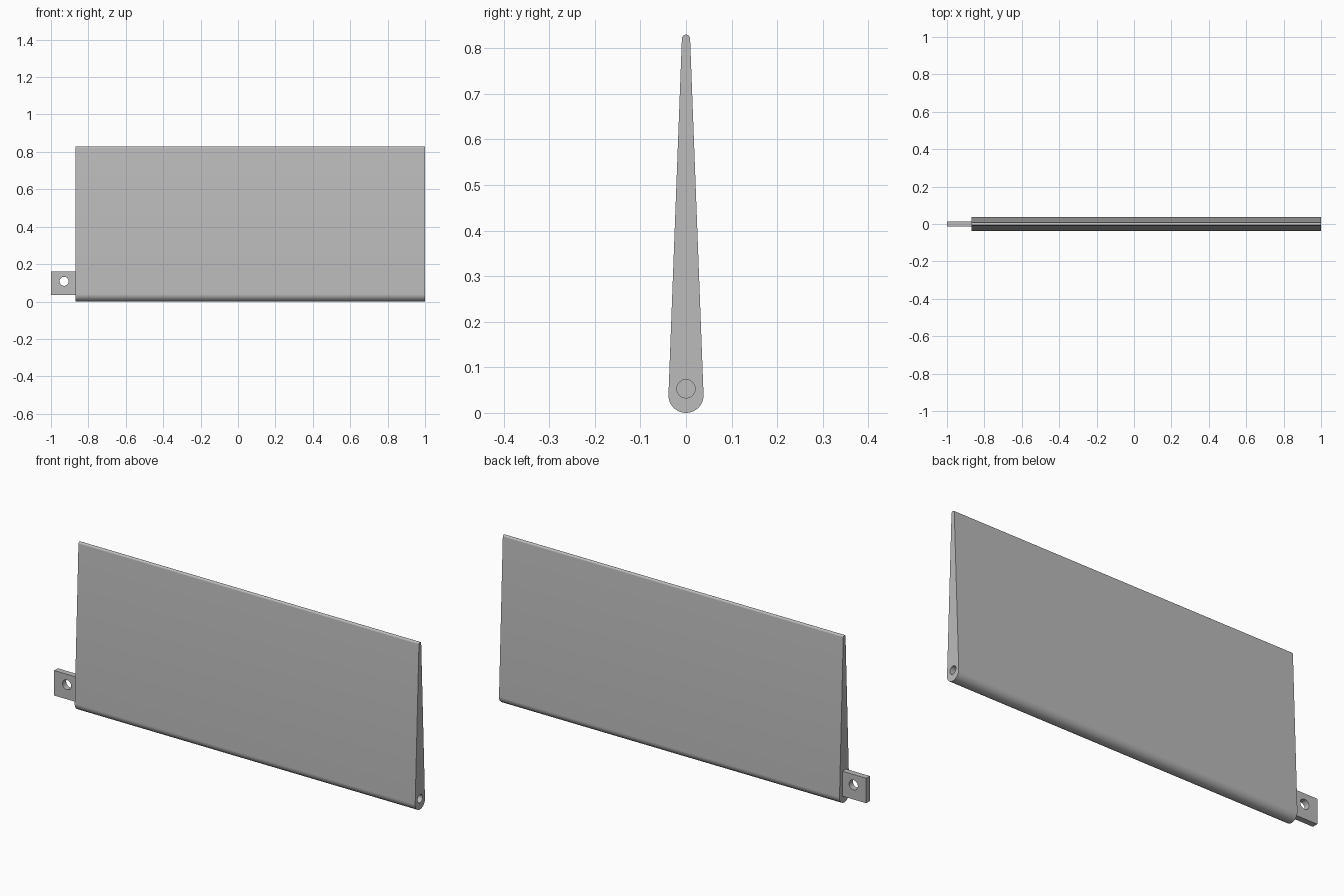
import bpy, bmesh, math
from mathutils import Matrix, Vector

cube = bpy.data.objects.get("Cube")
if cube:
    bpy.data.objects.remove(cube, do_unlink=True)

grey = bpy.data.materials.new("plain grey")
grey.use_nodes = True
COLOUR = (0.5, 0.5, 0.5, 1)
grey.diffuse_color = COLOUR
grey.node_tree.nodes["Principled BSDF"].inputs["Base Color"].default_value = COLOUR


def finish(bm, name):
    bmesh.ops.recalc_face_normals(bm, faces=bm.faces)
    mesh = bpy.data.meshes.new(name)
    bm.to_mesh(mesh)
    bm.free()
    mesh.materials.append(grey)
    obj = bpy.data.objects.new(name, mesh)
    bpy.context.collection.objects.link(obj)
    return obj


def prism(name, profile, x0, x1):
    """Extrude a closed (y, z) profile along x."""
    bm = bmesh.new()
    face = bm.faces.new([bm.verts.new((x0, y, z)) for y, z in profile])
    out = bmesh.ops.extrude_face_region(bm, geom=[face])
    verts = [v for v in out["geom"] if isinstance(v, bmesh.types.BMVert)]
    bmesh.ops.translate(bm, verts=verts, vec=(x1 - x0, 0, 0))
    return finish(bm, name)


def drill(obj, centre, radius, depth, axis):
    """Cut a round hole of the given depth, centred on a point."""
    bm = bmesh.new()
    turn = Vector((0, 0, 1)).rotation_difference(Vector(axis)).to_matrix().to_4x4()
    bmesh.ops.create_cone(bm, cap_ends=True, segments=48, radius1=radius, radius2=radius,
                          depth=depth, matrix=Matrix.Translation(centre) @ turn)
    cutter = finish(bm, "hole_cutter")
    cutter.hide_render = True
    mod = obj.modifiers.new("hole", "BOOLEAN")
    mod.operation = "DIFFERENCE"
    mod.solver = "EXACT"
    mod.object = cutter
    bpy.context.view_layer.objects.active = obj
    bpy.ops.object.modifier_apply(modifier=mod.name)
    bpy.data.objects.remove(cutter, do_unlink=True)


def arc(radius, z, start, end, steps):
    angles = [start + (end - start) * i / steps for i in range(steps + 1)]
    return [(radius * math.cos(a), z + radius * math.sin(a)) for a in angles]


# Tapered blade: two round edges joined by tangent flat sides
HEIGHT, R_LOW, R_TOP = 0.83, 0.0385, 0.009
z_top = HEIGHT - R_TOP
tilt = math.asin((R_LOW - R_TOP) / (z_top - R_LOW))
profile = (arc(R_TOP, z_top, tilt, math.pi - tilt, 16)
           + arc(R_LOW, R_LOW, math.pi - tilt, 2 * math.pi + tilt, 40))
blade = prism("blade", profile, -0.87, 1.0)

# Blind pivot socket in the right end
drill(blade, (1.0, 0, 0.053), 0.02, 0.26, (1, 0, 0))

# Flat tab with a cross hole at the other end
T = 0.0145
tab = prism("tab", [(-T, 0.036), (T, 0.036), (T, 0.16), (-T, 0.16)], -1.0, -0.87)
drill(tab, (-0.93, 0, 0.108), 0.024, 0.1, (0, 1, 0))

# Smooth rounds with sharp edges
for obj in (blade, tab):
    bpy.ops.object.select_all(action="DESELECT")
    obj.select_set(True)
    bpy.context.view_layer.objects.active = obj
    bpy.ops.object.shade_smooth_by_angle(angle=math.radians(30))
